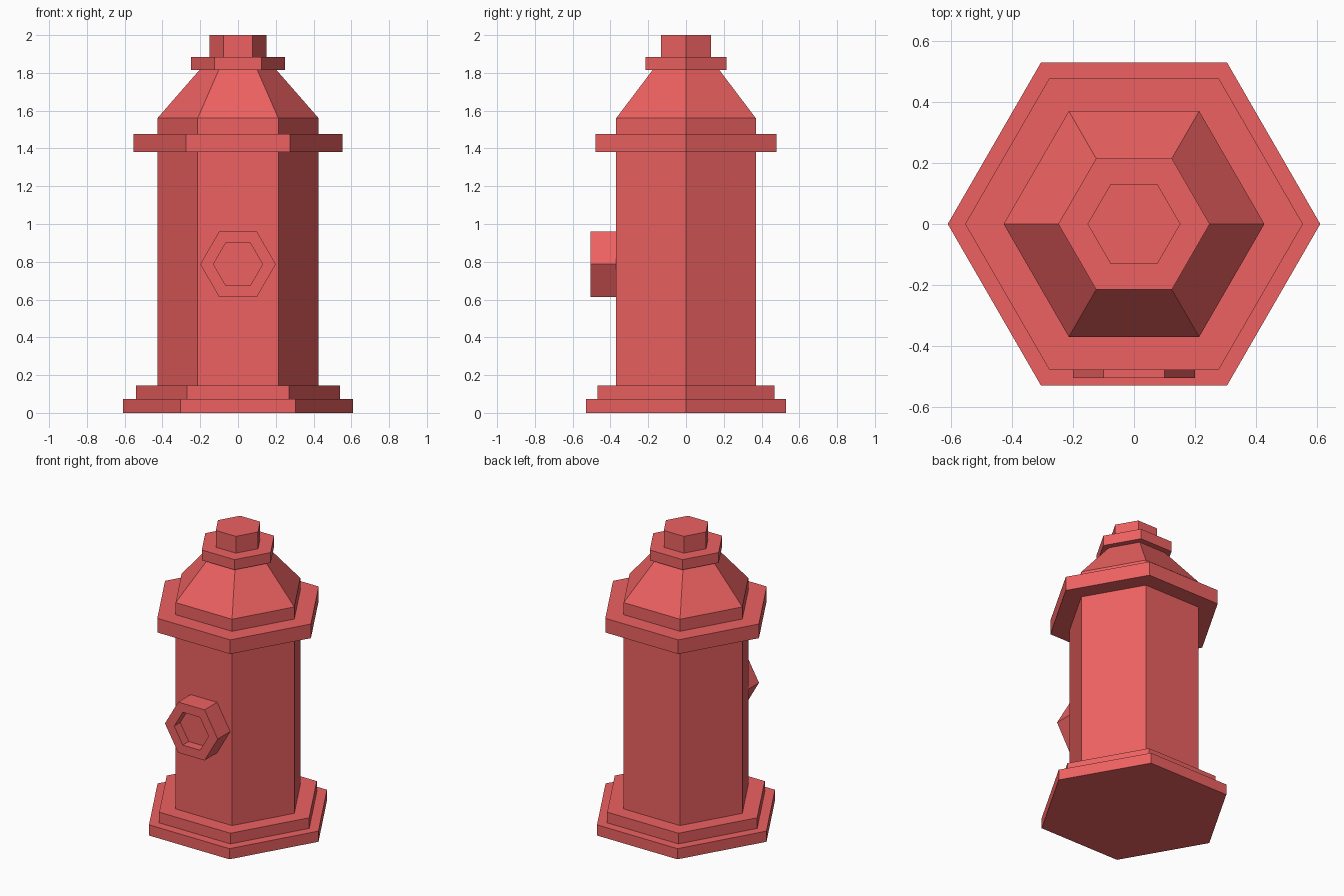
import bpy, bmesh
from math import cos, sin, pi
from mathutils import Matrix

if "Cube" in bpy.data.objects:
    bpy.data.objects.remove(bpy.data.objects["Cube"])

SIDES = 6
red = bpy.data.materials.new("hydrant_red")
red.diffuse_color = (0.85, 0.12, 0.12, 1)
red.use_nodes = True
red.node_tree.nodes["Principled BSDF"].inputs["Base Color"].default_value = red.diffuse_color


def hex_part(name, profile, cap_start=False, cap_end=False, matrix=Matrix()):
    """Sweep a (radius, height) profile around z as a six-sided shell."""
    bm = bmesh.new()
    rings = [[bm.verts.new((r * cos(2 * pi * i / SIDES), r * sin(2 * pi * i / SIDES), z))
              for i in range(SIDES)] for r, z in profile]
    for low, high in zip(rings, rings[1:]):
        for i in range(SIDES):
            j = (i + 1) % SIDES
            bm.faces.new((low[i], low[j], high[j], high[i]))
    if cap_start:
        bm.faces.new(rings[0][::-1])
    if cap_end:
        bm.faces.new(rings[-1])
    bm.transform(matrix)
    mesh = bpy.data.meshes.new(name)
    bm.to_mesh(mesh)
    bm.free()
    mesh.materials.append(red)
    obj = bpy.data.objects.new(name, mesh)
    bpy.context.collection.objects.link(obj)
    return obj


BODY = 0.427

# Stepped foot
hex_part("base", [(0.61, 0), (0.61, 0.073), (0.54, 0.073), (0.54, 0.146), (BODY, 0.146)],
         cap_start=True)

# Main column
hex_part("barrel", [(BODY, 0.146), (BODY, 1.38)])

# Wide collar under the bonnet
hex_part("collar", [(BODY, 1.38), (0.553, 1.38), (0.553, 1.477), (BODY, 1.477)])

# Tapered bonnet
hex_part("bonnet", [(BODY, 1.477), (BODY, 1.56), (0.204, 1.815)])

# Cap plate and operating nut
hex_part("cap", [(0.204, 1.815), (0.248, 1.815), (0.248, 1.885), (0.152, 1.885)])
hex_part("top_nut", [(0.152, 1.885), (0.152, 2.0)], cap_end=True)

# Front outlet with a recessed mouth, pointing to -y
to_front = Matrix.Translation((0, 0, 0.787)) @ Matrix.Rotation(pi / 2, 4, 'X')
hex_part("outlet", [(0.2, 0.368), (0.2, 0.505), (0.13, 0.505), (0.13, 0.44)],
         cap_end=True, matrix=to_front)
